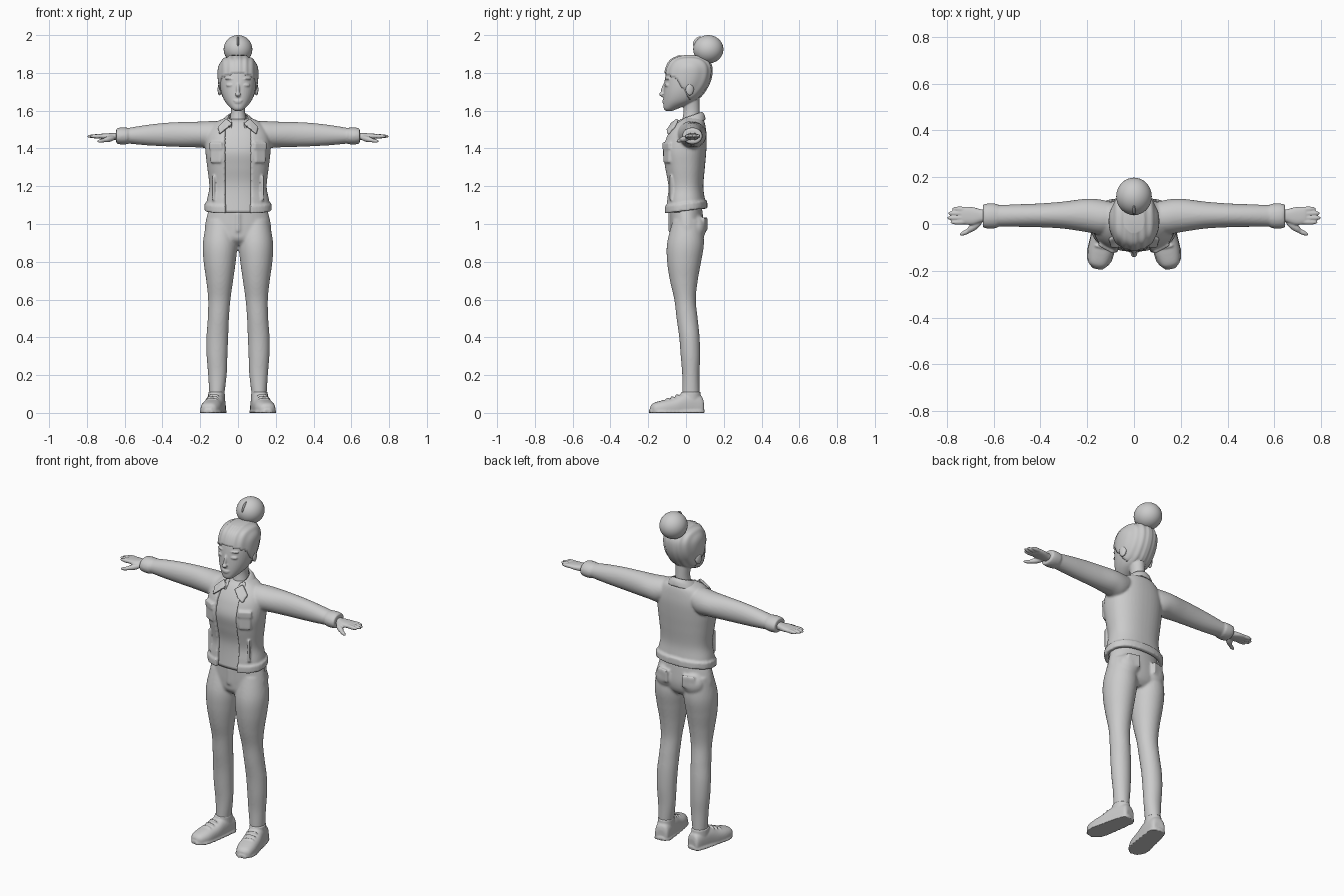
import bpy, bmesh
from math import sin, cos, pi, asin, radians
from mathutils import Matrix, Vector

cube = bpy.data.objects.get("Cube")
if cube:
    bpy.data.objects.remove(cube, do_unlink=True)

grey = bpy.data.materials.new("plain grey")
grey.use_nodes = True
grey.diffuse_color = (0.6, 0.6, 0.6, 1)
for node in grey.node_tree.nodes:
    if node.type == 'BSDF_PRINCIPLED':
        node.inputs["Base Color"].default_value = grey.diffuse_color
        node.inputs["Roughness"].default_value = 0.7

SIDES = (1, -1)


def spline(stations, steps=6):
    """Smooth in-between stations."""
    rows = []
    last = len(stations) - 1
    for i in range(last):
        a, b, c, d = (stations[min(max(i + k, 0), last)] for k in (-1, 0, 1, 2))
        for s in range(steps):
            t = s / steps
            rows.append([q + t * (r - p + t * (2 * p - 5 * q + 4 * r - s4 + t * (3 * (q - r) + s4 - p))) / 2
                         for p, q, r, s4 in zip(a, b, c, d)])
    rows.append(stations[-1])
    return rows


def ring(ru, rv, square, gap, thick, count):
    """Closed oval, or a C-shaped strip when there is a gap at the front."""
    def point(a, u, v):
        s, c = sin(a), -cos(a)
        return (u * abs(s) ** (2 / square) * (1 if s > 0 else -1),
                v * abs(c) ** (2 / square) * (1 if c > 0 else -1))
    if not gap:
        return [point(2 * pi * i / count, ru, rv) for i in range(count)]
    start = asin(min(gap / ru, 0.75) ** (square / 2))
    angles = [start + (2 * pi - 2 * start) * i / count for i in range(count + 1)]
    return ([point(a, ru, rv) for a in angles] +
            [point(a, ru - thick, rv - thick) for a in reversed(angles)])


def loft(bm, stations, axis="z", side=1, square=2.0, gap=0, thick=0.014, slope=0, count=40):
    """Stations hold the position on the axis, then low and high limits across it."""
    rings = []
    for h, u0, u1, v0, v1 in spline(stations):
        row = []
        for pu, pv in ring((u1 - u0) / 2, (v1 - v0) / 2, square, gap, thick, count):
            u, v = (u0 + u1) / 2 + pu, (v0 + v1) / 2 + pv
            p = {"z": (u, v, h + slope * v), "x": (h, u, v), "y": (u, h, v)}[axis]
            row.append(bm.verts.new((p[0] * side, p[1], p[2])))
        rings.append(row)
    for low, high in zip(rings, rings[1:]):
        for i in range(len(low)):
            j = (i + 1) % len(low)
            bm.faces.new((low[i], low[j], high[j], high[i]))
    bm.faces.new(rings[0])
    bm.faces.new(rings[-1])
    return [v for row in rings for v in row]


def blob(bm, place, size, turn=0, axis='Z'):
    m = Matrix.Translation(place) @ Matrix.Rotation(radians(turn), 4, axis) @ Matrix.Diagonal((*size, 1))
    return bmesh.ops.create_uvsphere(bm, u_segments=32, v_segments=20, radius=1, matrix=m)["verts"]


def pad(bm, place, size, turn=0):
    m = Matrix.Translation(place) @ Matrix.Rotation(radians(turn), 4, 'Z') @ Matrix.Diagonal((*size, 1))
    bmesh.ops.create_cube(bm, size=1, matrix=m)


def finger(bm, start, end, radius):
    a, b = Vector(start), Vector(end)
    turn = (b - a).to_track_quat('Z', 'Y').to_matrix().to_4x4()
    m = Matrix.Translation((a + b) / 2) @ turn @ Matrix.Diagonal((radius, radius, (b - a).length / 2, 1))
    bmesh.ops.create_uvsphere(bm, u_segments=16, v_segments=12, radius=1, matrix=m)


def finish(bm, name, voxel=0.0, rounds=3):
    """Make the object and melt its pieces into one smooth skin."""
    bmesh.ops.recalc_face_normals(bm, faces=bm.faces)
    for f in bm.faces:
        f.smooth = True
    mesh = bpy.data.meshes.new(name)
    bm.to_mesh(mesh)
    bm.free()
    mesh.materials.append(grey)
    ob = bpy.data.objects.new(name, mesh)
    bpy.context.collection.objects.link(ob)
    if voxel:
        skin = ob.modifiers.new("skin", 'REMESH')
        skin.mode = 'VOXEL'
        skin.voxel_size = voxel
        skin.use_smooth_shade = True
        soft = ob.modifiers.new("soft", 'SMOOTH')
        soft.iterations = rounds
        soft.factor = 0.5


# trousers: hips, seat, legs and fly
bm = bmesh.new()
loft(bm, [(.89, -.09, .09, -.05, .06), (.92, -.16, .16, -.08, .085), (.97, -.176, .176, -.085, .095),
          (1.04, -.165, .165, -.085, .09), (1.12, -.14, .14, -.085, .08)])
for s in SIDES:
    loft(bm, [(1.02, .02, .165, -.07, .085), (.9, .004, .186, -.1, .095), (.8, .012, .182, -.1, .08),
              (.7, .026, .168, -.085, .062), (.6, .04, .158, -.062, .052), (.5, .048, .16, -.05, .062),
              (.4, .052, .167, -.036, .072), (.3, .056, .166, -.028, .075), (.2, .06, .158, -.02, .071),
              (.1, .072, .152, -.02, .071), (.085, .074, .15, -.018, .069)], side=s)
    blob(bm, (s * .085, .055, .98), (.07, .052, .07))
    pad(bm, (s * .085, .1, 1.0), (.075, .014, .07), s * -12)
pad(bm, (0, -.086, 1.01), (.02, .016, .1))
finish(bm, "trousers", .0075, 4)

# shoes, toes turned out
for s, name in zip(SIDES, ("left_shoe", "right_shoe")):
    bm = bmesh.new()
    loft(bm, [(.092, .085, .14, -.02, .06), (.08, .072, .152, -.03, .09), (.03, .064, .158, -.03, .108),
              (-.02, .06, .162, -.03, .102), (-.07, .058, .166, -.03, .08), (-.13, .058, .166, -.03, .066),
              (-.175, .072, .155, -.02, .052), (-.192, .095, .132, 0, .035)], "y", s, 2.5)
    loft(bm, [(.097, .09, .135, -.03, .018), (.07, .064, .16, -.03, .024), (-.05, .054, .168, -.03, .024),
              (-.15, .056, .168, -.03, .024), (-.197, .09, .135, -.03, .02)], "y", s, 3)
    loft(bm, [(.07, .066, .156, -.03, .08), (.112, .068, .154, -.026, .077)], side=s)
    for k in range(3):
        blob(bm, (s * .112, -.05 - .025 * k, .092 - .01 * k), (.032, .006, .008))
    for v in bm.verts:
        v.co.z = max(v.co.z, 0)
    bmesh.ops.rotate(bm, verts=bm.verts, cent=(s * .112, .04, 0), matrix=Matrix.Rotation(s * radians(11), 3, 'Z'))
    finish(bm, name, .005)

# shirt under the open jacket
bm = bmesh.new()
loft(bm, [(1.06, -.15, .15, -.098, .085), (1.2, -.135, .135, -.088, .075), (1.3, -.146, .146, -.106, .085),
          (1.38, -.155, .155, -.118, .09), (1.45, -.152, .152, -.1, .09), (1.5, -.13, .13, -.075, .085),
          (1.54, -.085, .085, -.045, .08), (1.555, -.04, .04, -.02, .06)], square=2.3)
finish(bm, "shirt")

# jacket: open body, hem band, sleeves, cuffs, pockets and plackets
bm = bmesh.new()
loft(bm, [(1.08, -.172, .172, -.113, .108), (1.13, -.164, .164, -.108, .1), (1.2, -.152, .152, -.103, .092),
          (1.3, -.163, .163, -.12, .1), (1.38, -.172, .172, -.131, .107), (1.45, -.17, .17, -.115, .11),
          (1.5, -.152, .152, -.09, .106), (1.54, -.115, .115, -.055, .098), (1.565, -.06, .06, -.03, .085)],
     square=2.3, gap=.072, thick=.02)
loft(bm, [(1.07, -.178, .178, -.119, .114), (1.11, -.177, .177, -.118, .112)],
     square=2.3, gap=.07, thick=.022, slope=.13)
for s in SIDES:
    loft(bm, [(.06, -.02, .08, 1.45, 1.54), (.13, -.045, .102, 1.4, 1.545), (.2, -.035, .108, 1.405, 1.542),
              (.3, -.02, .096, 1.408, 1.54), (.4, -.014, .088, 1.412, 1.534), (.5, -.012, .084, 1.418, 1.522),
              (.6, -.01, .08, 1.428, 1.505)], "x", s)
    loft(bm, [(.585, -.018, .087, 1.422, 1.51), (.62, -.02, .088, 1.421, 1.511), (.645, -.016, .084, 1.426, 1.506)],
         "x", s)
    pad(bm, (s * .117, -.102, 1.415), (.075, .018, .035), s * 28)
    pad(bm, (s * .117, -.099, 1.37), (.062, .018, .09), s * 28)
    pad(bm, (s * .13, -.081, 1.19), (.012, .016, .13), s * 45)
finish(bm, "jacket", .0065, 4)

# collar standing at the back, with pointed flaps in front
bm = bmesh.new()
loft(bm, [(1.515, -.1, .1, -.085, .105), (1.545, -.078, .078, -.07, .098), (1.565, -.056, .056, -.05, .085)],
     gap=.034, thick=.012, slope=.35)
for s in SIDES:
    tip = [(.03, -.082, 1.535), (.062, -.05, 1.56), (.108, -.07, 1.515), (.098, -.105, 1.478), (.07, -.105, 1.5)]
    front = [bm.verts.new((s * x, y, z)) for x, y, z in tip]
    back = [bm.verts.new((s * x, y + .014, z - .006)) for x, y, z in tip]
    bm.faces.new(front)
    bm.faces.new(back[::-1])
    for i in range(len(tip)):
        j = (i + 1) % len(tip)
        bm.faces.new((front[i], back[i], back[j], front[j]))
finish(bm, "collar", .005)

# hands: palm, four fingers and a thumb pointing forward
for s, name in zip(SIDES, ("left_hand", "right_hand")):
    bm = bmesh.new()
    loft(bm, [(.62, .01, .062, 1.445, 1.485), (.65, .008, .062, 1.444, 1.482), (.69, -.004, .072, 1.447, 1.48),
              (.73, .0, .074, 1.452, 1.477), (.74, .008, .066, 1.456, 1.473)], "x", s, 2.5)
    for y, reach in ((.007, .785), (.026, .8), (.046, .796), (.065, .778)):
        finger(bm, (s * .7, y * .9 + .003, 1.465), (s * reach, y, 1.464), .0115)
    finger(bm, (s * .65, .015, 1.458), (s * .715, -.035, 1.442), .016)
    finger(bm, (s * .69, -.022, 1.446), (s * .745, -.047, 1.437), .0105)
    finish(bm, name, .004, 2)

# head: neck, face, nose, lips, lids and ears
SKULL = [(1.598, .015, -.105, -.075), (1.612, .036, -.118, -.04), (1.65, .07, -.12, .05), (1.7, .09, -.118, .095),
         (1.76, .098, -.113, .122), (1.82, .096, -.1, .126), (1.86, .076, -.075, .104), (1.882, .035, -.03, .06)]
bm = bmesh.new()
loft(bm, [(1.51, -.055, .055, -.03, .085), (1.56, -.042, .042, -.018, .074), (1.61, -.038, .038, -.014, .072),
          (1.68, -.045, .045, -.03, .07)])
loft(bm, [(z, -w, w, f, b) for z, w, f, b in SKULL], square=2.15)
blob(bm, (0, -.118, 1.71), (.009, .014, .04), -12, 'X')
blob(bm, (0, -.127, 1.686), (.015, .015, .011))
for z, w in ((1.653, .025), (1.644, .02)):
    blob(bm, (0, -.117, z), (w, .009, .005))
for s in SIDES:
    blob(bm, (s * .042, -.1, 1.735), (.022, .012, .01), s * 18)
    blob(bm, (s * .044, -.099, 1.768), (.026, .009, .004), s * 18)
    blob(bm, (s * .097, .02, 1.712), (.01, .022, .033), s * 15)
finish(bm, "head", .0045, 2)

# hair: a swept-back shell that sinks into the face below the hairline
bm = bmesh.new()
middle = Vector((0, 0, 1.75))
for v in loft(bm, [(z + .01, -w - .008, w + .008, f - .006, b + .012) for z, w, f, b in SKULL],
              square=2.1, count=96):
    hairline = -.035 + (1.74 - v.co.z) * .6 - max(0, v.co.z - 1.765) * 1.6
    if v.co.y < hairline or v.co.z < 1.65:
        v.co = middle + (v.co - middle) * .8
    else:
        v.co += (v.co - middle) * .014 * sin(abs(v.co.x) * 190)
finish(bm, "hair")

# bun with a parting groove, and its tie
bm = bmesh.new()
core = Vector((0, .118, 1.925))
for v in blob(bm, core, (.076, .08, .075)):
    v.co.x *= 1
finish(bm, "bun")
bm = bmesh.new()
blob(bm, (0, .085, 1.865), (.045, .045, .03), 35, 'X')
finish(bm, "bun_base")
bm = bmesh.new()
blob(bm, (0, .062, 1.965), (.007, .02, .032), -40, 'X')
finish(bm, "bun_strand")
